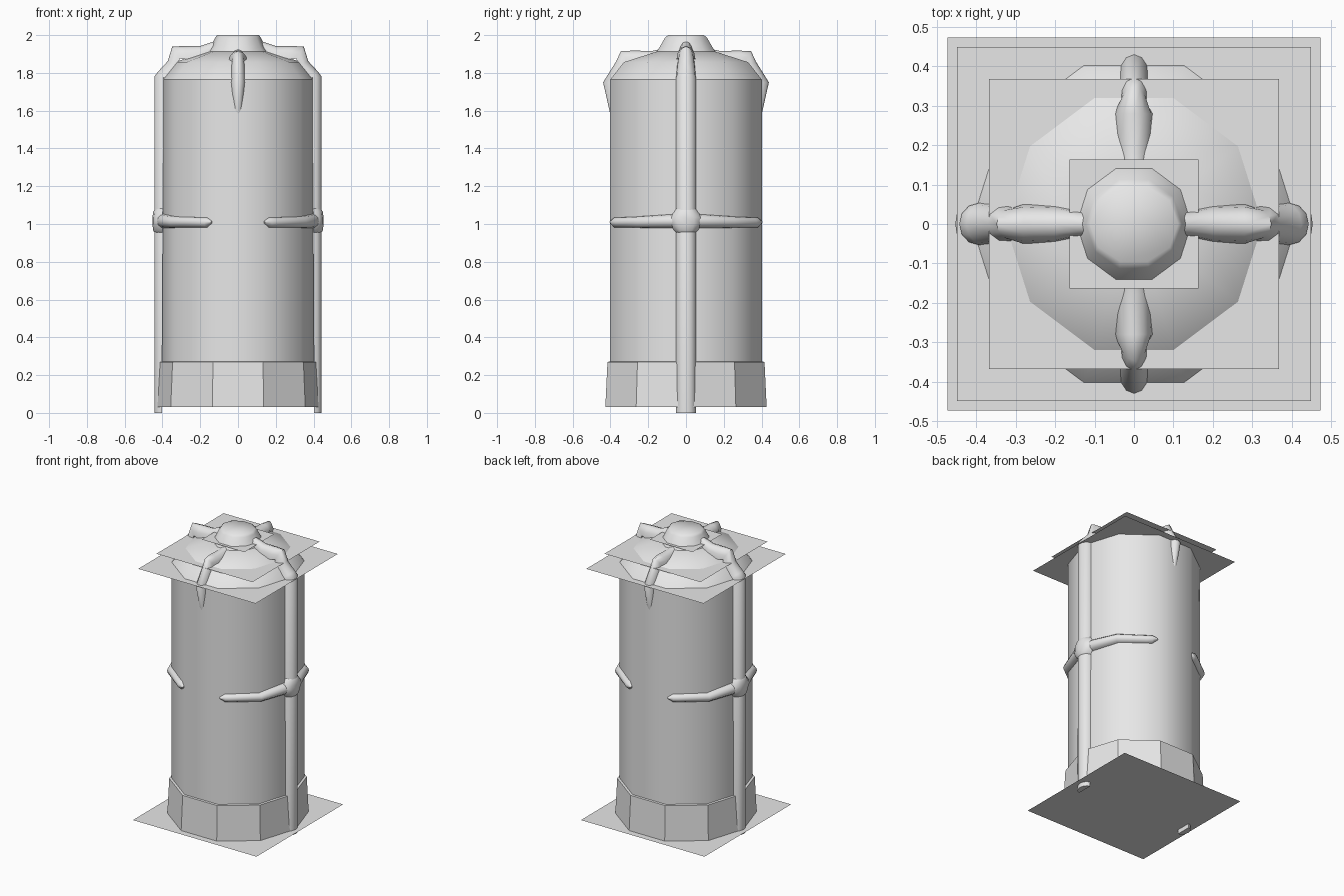
import bpy, bmesh, math
from mathutils import Vector

if "Cube" in bpy.data.objects:
    bpy.data.objects.remove(bpy.data.objects["Cube"])

grey = bpy.data.materials.new("plain grey")
grey.diffuse_color = (0.8, 0.8, 0.8, 1)
grey.use_nodes = True
grey.node_tree.nodes["Principled BSDF"].inputs["Base Color"].default_value = grey.diffuse_color


def finish(name, bm, angle=50):
    me = bpy.data.meshes.new(name)
    bmesh.ops.recalc_face_normals(bm, faces=bm.faces)
    bm.to_mesh(me)
    bm.free()
    me.materials.append(grey)
    ob = bpy.data.objects.new(name, me)
    bpy.context.collection.objects.link(ob)
    bpy.ops.object.select_all(action='DESELECT')
    ob.select_set(True)
    bpy.context.view_layer.objects.active = ob
    bpy.ops.object.shade_smooth_by_angle(angle=math.radians(angle))
    return ob


def skin(bm, rings):
    # closed skin through matching loops, with end caps
    vs = [[bm.verts.new(p) for p in r] for r in rings]
    n = len(vs[0])
    for a, b in zip(vs, vs[1:]):
        for i in range(n):
            j = (i + 1) % n
            bm.faces.new((a[i], a[j], b[j], b[i]))
    bm.faces.new(vs[0])
    bm.faces.new(vs[-1])


def drum(name, profile, angle=50):
    # ten-sided lathe from (x radius, y radius, z)
    bm = bmesh.new()
    skin(bm, [[(rx * math.cos(k * math.pi / 5), ry * math.sin(k * math.pi / 5), z)
               for k in range(10)] for rx, ry, z in profile])
    return finish(name, bm, angle)


def strap(name, sections, side, sx=1, sy=1):
    # arched strap: (outer point, outward normal, half width, thickness)
    bm = bmesh.new()
    side = Vector(side)
    rings = []
    for p, n, w, t in sections:
        p, n = Vector(p), Vector(n).normalized()
        ring = []
        for k in range(7):
            a = k * math.pi / 6
            q = p - n * t + side * (w * math.cos(a)) + n * (t * math.sin(a))
            ring.append((q.x * sx, q.y * sy, q.z))
        rings.append(ring)
    skin(bm, rings)
    return finish(name, bm, 60)


# Barrel body, domed top, cap and base band
drum("barrel_body", [(.412, .422, .03), (.412, .422, 1.765)])
drum("dome", [(.412, .422, 1.765), (.335, .345, 1.857), (.163, .165, 1.912)])
drum("top_cap", [(.163, .165, 1.91), (.142, .145, 1.94),
                 (.122, .118, 1.985), (.112, .10, 2.0)], 60)
drum("base_band", [(.44, .449, .03), (.428, .437, .27), (.411, .421, .272)], 30)

# Flat square sheets
for name, h, z in (("bottom_sheet", .473, .03), ("shoulder_sheet", .449, 1.765),
                   ("dome_sheet", .367, 1.86), ("cap_sheet", .163, 1.935)):
    bm = bmesh.new()
    bm.faces.new([bm.verts.new((x * h, y * h, z))
                  for x, y in ((-1, -1), (1, -1), (1, 1), (-1, 1))])
    finish(name, bm)

for s, label in ((1, "right"), (-1, "left")):
    # Vertical side strap that bends over the shoulder to the cap
    strap(label + "_side_strap", [
        ((.443, 0, 0), (1, 0, 0), .053, .04),
        ((.443, 0, 1.78), (1, 0, .1), .053, .05),
        ((.425, 0, 1.805), (1, 0, .8), .055, .06),
        ((.372, 0, 1.862), (1, 0, .6), .05, .06),
        ((.348, 0, 1.94), (.6, 0, 1), .04, .075),
        ((.28, 0, 1.942), (0, 0, 1), .05, .07),
        ((.20, 0, 1.942), (0, 0, 1), .047, .06),
        ((.14, 0, 1.962), (-.2, 0, 1), .034, .05),
        ((.10, 0, 1.975), (-.2, 0, 1), .03, .05)], (0, 1, 0), sx=s)
    # Boss at the crossing
    strap(label + "_boss", [
        ((.43, 0, .94), (1, 0, 0), .035, .03),
        ((.449, 0, .965), (1, 0, 0), .062, .05),
        ((.453, 0, 1.0), (1, 0, 0), .085, .05),
        ((.453, 0, 1.035), (1, 0, 0), .085, .05),
        ((.449, 0, 1.065), (1, 0, 0), .062, .05),
        ((.43, 0, 1.093), (1, 0, 0), .045, .03)], (0, 1, 0), sx=s)
    # Horizontal clasps wrapping round the barrel
    for t, end in ((1, "back"), (-1, "front")):
        strap(f"{label}_{end}_clasp", [
            ((.447, 0, 1.015), (1, 0, 0), .045, .05),
            ((.425, .09, 1.015), (1, .3, 0), .036, .04),
            ((.363, .258, 1.01), (.85, .6, 0), .032, .04),
            ((.21, .375, 1.008), (.6, .8, 0), .028, .035),
            ((.18, .395, 1.008), (.6, .8, 0), .028, .03),
            ((.143, .406, 1.01), (.5, .85, 0), .004, .012)], (0, 0, 1), sx=s, sy=t)

# Front and back hooks hanging over the shoulder
for s, label in ((1, "back"), (-1, "front")):
    strap(label + "_hook", [
        ((0, .395, 1.555), (0, 1, 0), .02, .02),
        ((0, .439, 1.75), (0, 1, 0), .04, .06),
        ((0, .37, 1.86), (0, 1, .6), .038, .06),
        ((0, .345, 1.915), (0, .6, 1), .032, .07),
        ((0, .28, 1.918), (0, 0, 1), .05, .06),
        ((0, .18, 1.916), (0, 0, 1), .045, .05),
        ((0, .12, 1.93), (0, 0, 1), .035, .05)], (1, 0, 0), sy=s)
